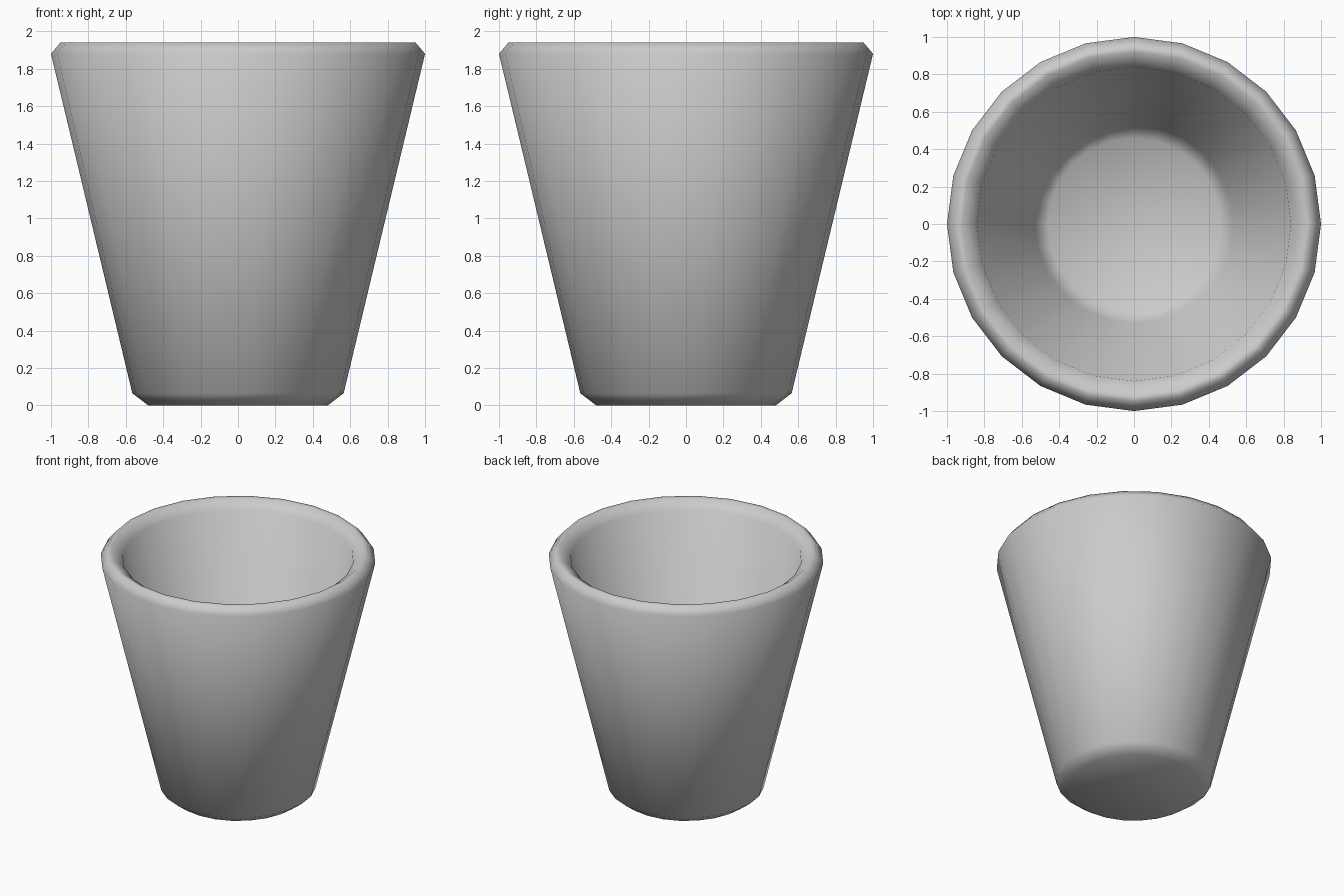
import bpy, bmesh, math

if "Cube" in bpy.data.objects:
    bpy.data.objects.remove(bpy.data.objects["Cube"])

SIDES = 24
# Radius / height profile: base, outer wall, bevelled rim, inner wall, floor
PROFILE = [(0.48, 0.0), (0.565, 0.065), (1.0, 1.88), (0.95, 1.94),
           (0.92, 1.94), (0.84, 1.88), (0.53, 0.23), (0.46, 0.17)]

bm = bmesh.new()
rings = []
for r, z in PROFILE:
    rings.append([bm.verts.new((r * math.cos(2 * math.pi * i / SIDES),
                                r * math.sin(2 * math.pi * i / SIDES), z))
                  for i in range(SIDES)])

# Walls
for a, b in zip(rings, rings[1:]):
    for i in range(SIDES):
        j = (i + 1) % SIDES
        bm.faces.new((a[i], a[j], b[j], b[i]))

# Underside and inner floor
bm.faces.new(rings[0][::-1])
bm.faces.new(rings[-1])
for f in bm.faces:
    f.smooth = True

mesh = bpy.data.meshes.new("cup")
bm.to_mesh(mesh)
bm.free()
cup = bpy.data.objects.new("cup", mesh)
bpy.context.collection.objects.link(cup)
